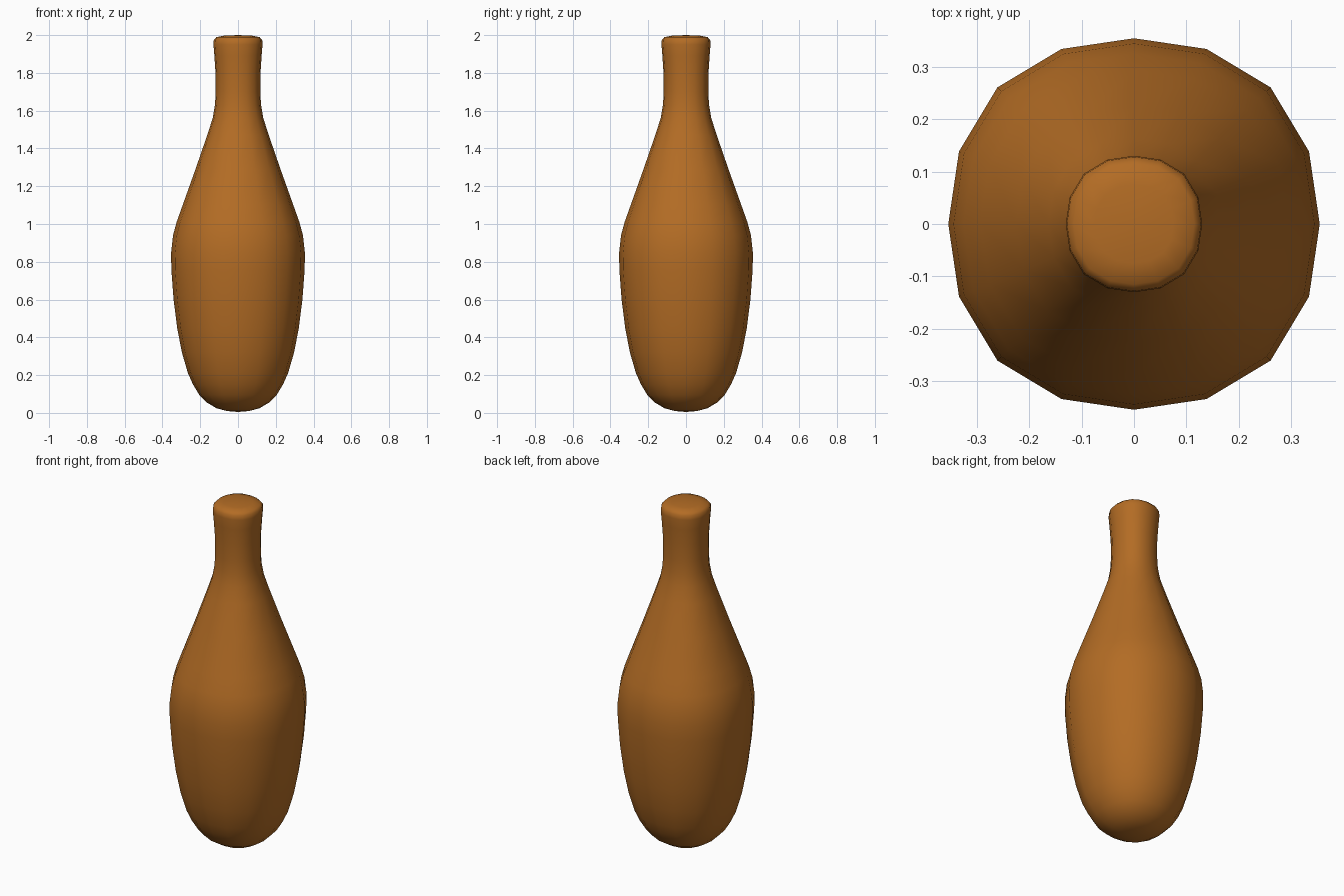
import bpy
import bmesh
import math

cube = bpy.data.objects.get("Cube")
if cube:
    bpy.data.objects.remove(cube, do_unlink=True)

# Warm amber brown
amber = bpy.data.materials.new("amber_brown")
amber.use_nodes = True
color = (0.45, 0.15, 0.018, 1)
amber.diffuse_color = color
amber.node_tree.nodes["Principled BSDF"].inputs["Base Color"].default_value = color

# Half profile of the bottle: radius, height
profile = [
    (0, 0.005), (0.06, 0.01), (0.115, 0.025), (0.165, 0.055), (0.205, 0.095),
    (0.238, 0.15), (0.265, 0.21), (0.297, 0.32), (0.322, 0.45), (0.341, 0.6),
    (0.353, 0.76), (0.354, 0.85), (0.344, 0.94), (0.325, 1.01), (0.293, 1.1),
    (0.225, 1.29), (0.163, 1.47), (0.134, 1.56), (0.122, 1.63), (0.118, 1.7),
    (0.119, 1.8), (0.125, 1.89), (0.13, 1.95), (0.128, 1.975), (0.115, 1.989),
    (0.075, 1.997), (0, 2.0),
]

# Spin the profile into a closed sixteen-sided body
bm = bmesh.new()
verts = [bm.verts.new((r, 0, z)) for r, z in profile]
edges = [bm.edges.new(pair) for pair in zip(verts, verts[1:])]
bmesh.ops.spin(bm, geom=verts + edges, cent=(0, 0, 0), axis=(0, 0, 1),
               angle=math.tau, steps=16)
bmesh.ops.remove_doubles(bm, verts=bm.verts, dist=0.001)

# Fill out the diagonals slightly for a softly squared section
for v in bm.verts:
    angle = math.atan2(v.co.y, v.co.x)
    swell = 1 + 0.02 * (1 - math.cos(4 * angle))
    v.co.x *= swell
    v.co.y *= swell
bmesh.ops.recalc_face_normals(bm, faces=bm.faces)
for face in bm.faces:
    face.smooth = True

mesh = bpy.data.meshes.new("bottle")
bm.to_mesh(mesh)
bm.free()
mesh.materials.append(amber)
bottle = bpy.data.objects.new("bottle", mesh)
bpy.context.collection.objects.link(bottle)
